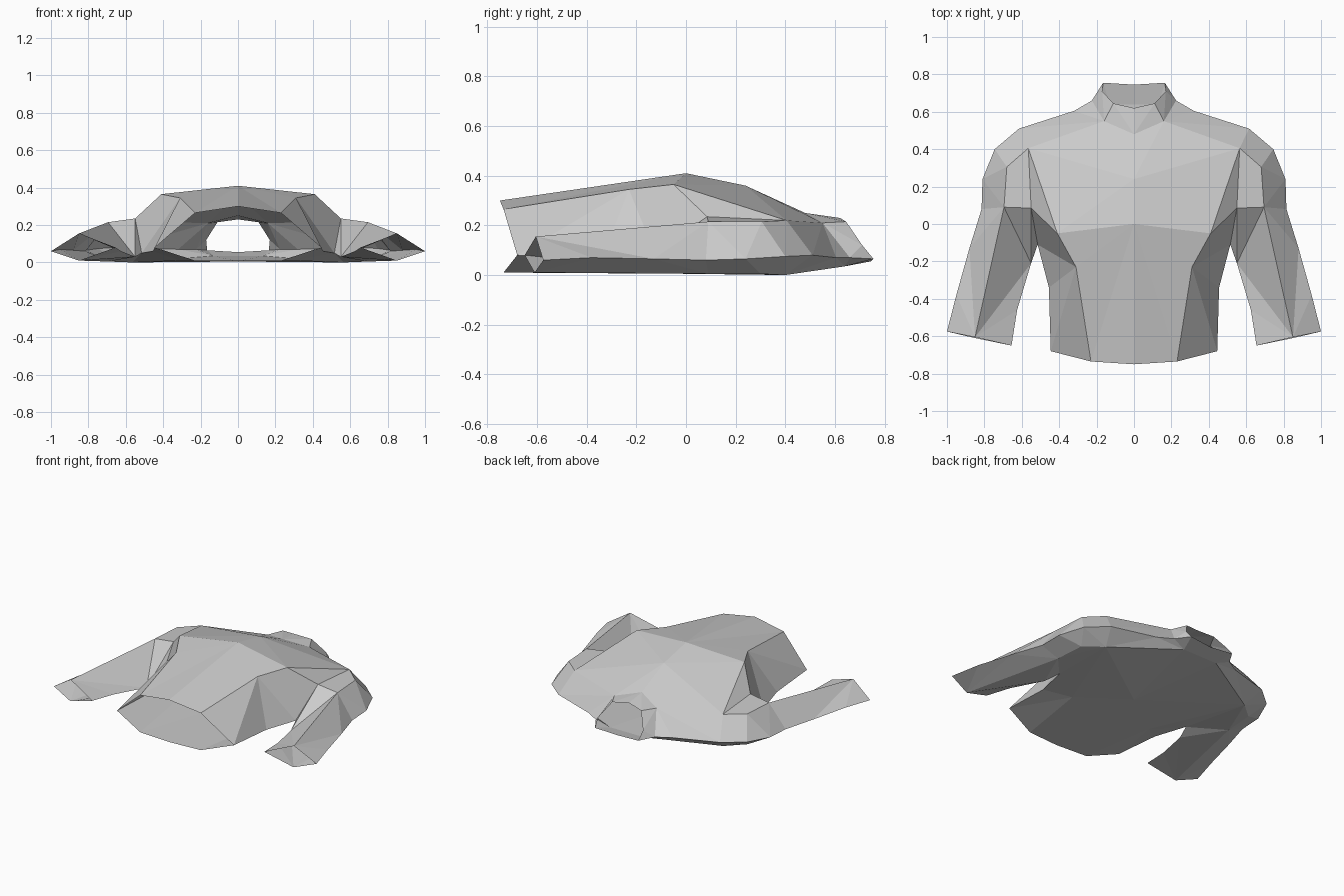
import bpy, bmesh

cube = bpy.data.objects.get("Cube")
if cube:
    bpy.data.objects.remove(cube, do_unlink=True)

cloth = bpy.data.materials.new("grey cloth")
cloth.use_nodes = True
grey = (.6, .6, .6, 1)
cloth.diffuse_color = grey
cloth.node_tree.nodes["Principled BSDF"].inputs["Base Color"].default_value = grey

# Landmarks of the left half of the garment, grouped by seam line
centre_line = dict(
    hem_mid=(0, -.75, .3), chest=(0, 0, .41), upper_chest=(0, .24, .36),
    throat=(0, .48, .25), neck_front=(0, .62, .23))
front_line = dict(
    hem_front=(.23, -.735, .265), rib=(.31, -.23, .345), bust=(.41, -.05, .365),
    neck_base=(.16, .55, .21), crown=(.565, .405, .22), fold=(.55, .085, .235))
side_seam = dict(
    hem_side=(.445, -.68, .08), waist=(.455, -.34, .06), armpit=(.515, -.11, .05),
    inner_arm=(.55, -.21, .03), inner_wrist=(.625, -.46, .06), cuff_inner=(.655, -.65, .08))
sleeve_ridge = dict(
    cap=(.68, .305, .215), elbow=(.695, .09, .215), cuff_top=(.85, -.605, .155))
outer_seam = dict(
    cuff_outer=(1, -.575, .06), wrist=(.95, -.38, .07), forearm=(.88, -.13, .065),
    upper_arm=(.815, .08, .06), deltoid=(.81, .24, .065), shoulder=(.745, .4, .075),
    shoulder_top=(.615, .51, .08), collar_slope=(.32, .605, .07), neck_side=(.225, .66, .07))
neck_ring = dict(
    collar_corner=(.11, .645, .215), collar_side=(.17, .71, .12),
    collar_tip=(.165, .755, .065), collar_back=(0, .745, .055))
back_line = dict(
    hem_back_mid=(0, -.75, .01), hem_back=(.23, -.735, .01), back_rib=(.31, -.23, .01),
    back_mid=(0, 0, .005), back_crown=(.565, .4, 0), back_cap=(.68, .3, .005),
    back_elbow=(.695, .09, .005), cuff_bottom=(.85, -.61, .01),
    nape=(0, .64, .035), nape_side=(.13, .64, .035))

points = {}
for seam in (centre_line, front_line, side_seam, sleeve_ridge, outer_seam, neck_ring, back_line):
    points.update(seam)


def panel(name, facing, pieces):
    """Sew cloth pieces between landmarks; facing is up (1) or down (-1)."""
    bm = bmesh.new()
    verts = {}
    for piece in pieces:
        corners = piece.split()
        for c in corners:
            if c not in verts:
                verts[c] = bm.verts.new(points[c])
        face = bm.faces.new([verts[c] for c in corners])
        face.normal_update()
        if face.normal.z * facing < 0:
            face.normal_flip()
    mesh = bpy.data.meshes.new(name)
    bm.to_mesh(mesh)
    bm.free()
    mesh.materials.append(cloth)
    part = bpy.data.objects.new(name, mesh)
    bpy.context.collection.objects.link(part)
    part.modifiers.new("Mirror", "MIRROR")


panel("torso_front", 1, [
    "hem_mid hem_front chest",
    "hem_front rib chest",
    "rib bust chest",
    "hem_front hem_side rib",
    "hem_side waist rib",
    "rib waist armpit",
    "rib armpit bust",
    "bust armpit fold",
    "bust fold crown",
    "chest bust upper_chest",
    "bust crown upper_chest",
    "upper_chest crown neck_base",
    "upper_chest neck_base throat",
    "crown shoulder_top neck_base",
    "shoulder_top collar_slope neck_base",
    "collar_slope neck_side neck_base"])

panel("collar_front", 1, [
    "throat neck_base collar_corner",
    "throat collar_corner neck_front",
    "neck_base neck_side collar_side",
    "neck_base collar_side collar_corner",
    "neck_side collar_tip collar_side"])

panel("collar_back", -1, [
    "neck_side collar_tip nape_side",
    "collar_tip collar_back nape nape_side"])

panel("sleeve_top", 1, [
    "crown cap elbow fold",
    "crown shoulder_top shoulder",
    "crown shoulder cap",
    "cap shoulder deltoid",
    "cap deltoid elbow",
    "deltoid upper_arm elbow",
    "elbow upper_arm forearm",
    "elbow forearm cuff_top",
    "forearm wrist cuff_top",
    "wrist cuff_outer cuff_top",
    "armpit inner_arm fold",
    "fold inner_arm elbow",
    "elbow inner_arm cuff_top",
    "inner_arm inner_wrist cuff_top",
    "inner_wrist cuff_inner cuff_top"])

panel("sleeve_underside", -1, [
    "back_crown shoulder_top shoulder",
    "back_crown shoulder back_cap",
    "back_crown back_cap back_elbow",
    "back_cap shoulder deltoid",
    "back_cap deltoid back_elbow",
    "deltoid upper_arm back_elbow",
    "back_elbow upper_arm forearm",
    "back_elbow forearm cuff_bottom",
    "forearm wrist cuff_bottom",
    "wrist cuff_outer cuff_bottom",
    "armpit inner_arm back_elbow",
    "back_elbow inner_arm cuff_bottom",
    "inner_arm inner_wrist cuff_bottom",
    "inner_wrist cuff_inner cuff_bottom"])

panel("torso_back", -1, [
    "hem_back_mid hem_back back_mid",
    "hem_back back_rib back_mid",
    "hem_back hem_side back_rib",
    "hem_side waist back_rib",
    "waist armpit back_rib",
    "back_rib armpit back_crown",
    "back_rib back_crown back_mid",
    "armpit back_elbow back_crown",
    "back_mid back_crown nape_side",
    "back_mid nape_side nape",
    "back_crown shoulder_top collar_slope",
    "back_crown collar_slope nape_side",
    "collar_slope neck_side nape_side"])
